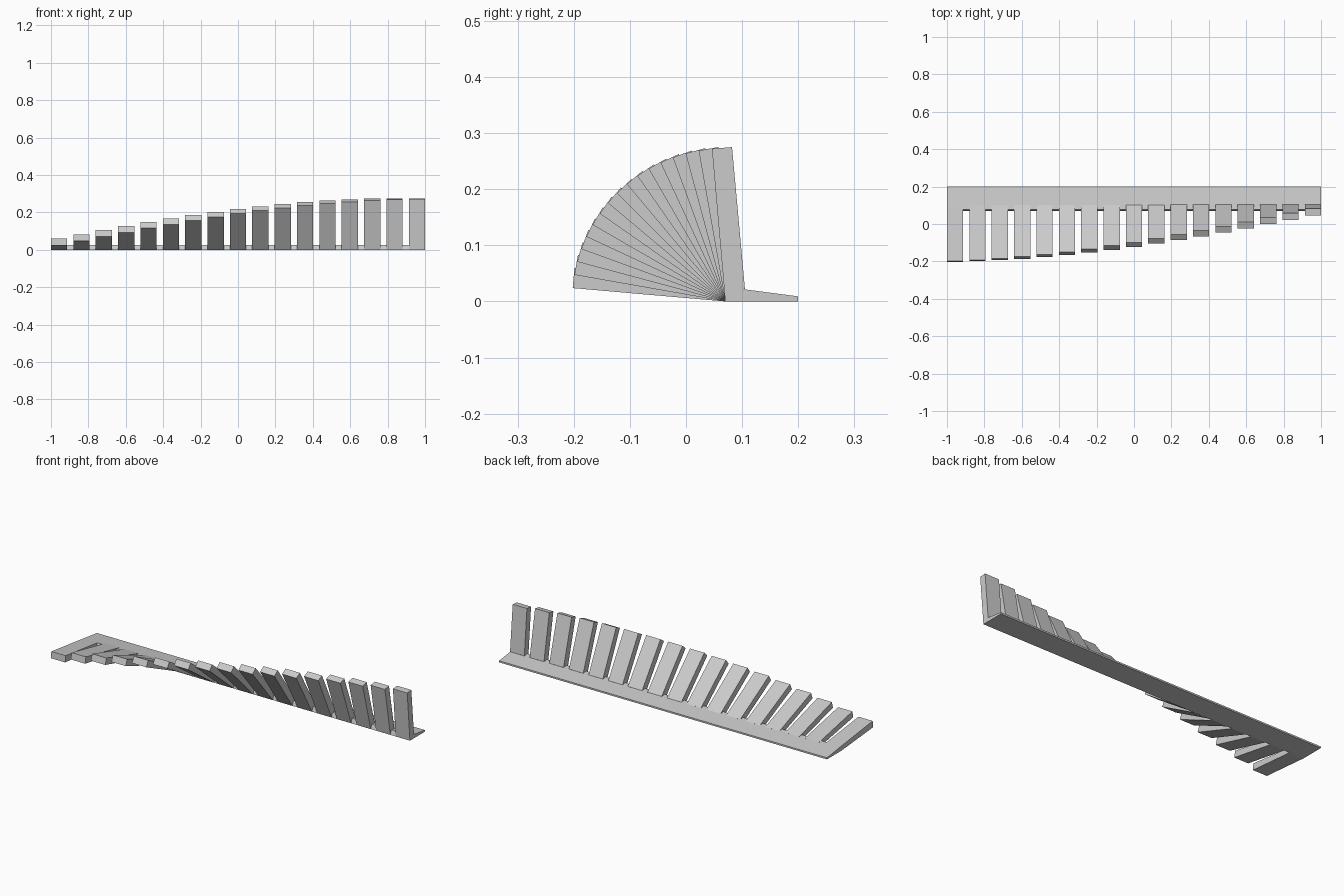
import bpy
import math

cube = bpy.data.objects.get("Cube")
if cube:
    bpy.data.objects.remove(cube)

GREY = (0.6, 0.6, 0.6, 1)
mat = bpy.data.materials.new("plain grey")
mat.use_nodes = True
mat.diffuse_color = GREY
mat.node_tree.nodes["Principled BSDF"].inputs["Base Color"].default_value = GREY

COUNT, WIDTH = 17, 0.087
LENGTH, THICK = 0.273, 0.036
HINGE = 0.07
STEP = (2 - WIDTH) / (COUNT - 1)


def extrude_x(name, profile, x0, x1):
    """Extrude a (y, z) outline along x."""
    n = len(profile)
    verts = [(x, y, z) for x in (x0, x1) for y, z in profile]
    faces = [tuple(range(n))[::-1], tuple(range(n, 2 * n))]
    faces += [(i, (i + 1) % n, n + (i + 1) % n, n + i) for i in range(n)]
    mesh = bpy.data.meshes.new(name)
    mesh.from_pydata(verts, [], faces)
    mesh.materials.append(mat)
    obj = bpy.data.objects.new(name, mesh)
    bpy.context.collection.objects.link(obj)
    # consistent outward normals
    import bmesh
    bm = bmesh.new()
    bm.from_mesh(mesh)
    bmesh.ops.recalc_face_normals(bm, faces=bm.faces)
    bm.to_mesh(mesh)
    bm.free()
    return obj


# Thin tapered strip that carries every slat
extrude_x("base_strip", [(HINGE, 0), (0.2, 0), (0.2, 0.009), (0.078, 0.025)], -1, 1)

# Row of slats, each turned five degrees further about the hinge line
for i in range(COUNT):
    a = math.radians(175 - 5 * i)
    dy, dz = math.cos(a), math.sin(a)
    tip = (HINGE + LENGTH * dy, LENGTH * dz)
    back = (tip[0] + THICK * dz, tip[1] - THICK * dy)
    root = (0.1 + 0.005 * i / (COUNT - 1), 0.0225)
    x = -1 + STEP * i
    extrude_x(f"slat_{i + 1}", [(HINGE, 0), tip, back, root], x, x + WIDTH)
